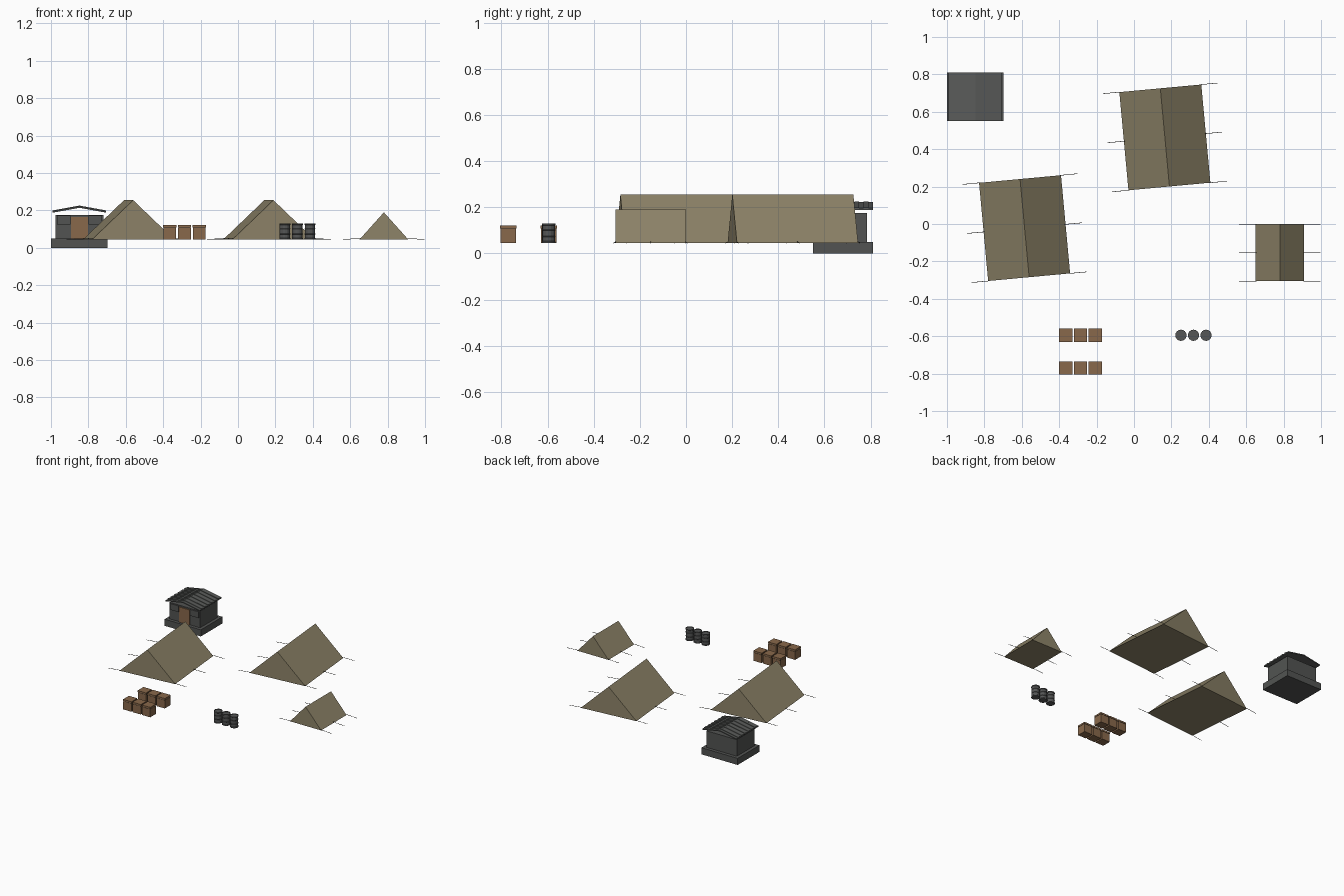
import bpy, bmesh, math
from mathutils import Matrix, Vector

cube = bpy.data.objects.get("Cube")
if cube:
    bpy.data.objects.remove(cube, do_unlink=True)


def material(name, rgb):
    m = bpy.data.materials.new(name)
    m.use_nodes = True
    m.diffuse_color = (*rgb, 1)
    m.node_tree.nodes["Principled BSDF"].inputs["Base Color"].default_value = (*rgb, 1)
    return m


CANVAS = material("olive canvas", (0.27, 0.23, 0.14))
WOOD = material("brown wood", (0.25, 0.14, 0.07))
STONE = material("grey stone", (0.085, 0.088, 0.085))
ROOF = material("roof grey", (0.10, 0.105, 0.10))
STEEL = material("barrel steel", (0.09, 0.092, 0.092))
DARK = material("dark rope", (0.02, 0.02, 0.018))

GROUND = 0.045


def finish(name, bm, mat):
    bmesh.ops.recalc_face_normals(bm, faces=bm.faces)
    mesh = bpy.data.meshes.new(name)
    bm.to_mesh(mesh)
    bm.free()
    mesh.materials.append(mat)
    obj = bpy.data.objects.new(name, mesh)
    bpy.context.collection.objects.link(obj)
    return obj


def add_box(bm, x, y, z):
    """Box from (min, max) pairs on each axis."""
    size = [b - a for a, b in (x, y, z)]
    mid = [(a + b) / 2 for a, b in (x, y, z)]
    mat = Matrix.Translation(mid) @ Matrix.Diagonal((*size, 1))
    bmesh.ops.create_cube(bm, size=1, matrix=mat)


def box(name, x, y, z, mat):
    bm = bmesh.new()
    add_box(bm, x, y, z)
    return finish(name, bm, mat)


def prism(bm, profile, y0, y1):
    """Extrude an x-z profile along y."""
    face = bm.faces.new([bm.verts.new((x, y0, z)) for x, z in profile])
    new = bmesh.ops.extrude_face_region(bm, geom=[face])["geom"]
    verts = [v for v in new if isinstance(v, bmesh.types.BMVert)]
    bmesh.ops.translate(bm, verts=verts, vec=(0, y1 - y0, 0))


# Tents: closed canvas prisms with guy ropes on both sides
def tent(name, cx, cy, width, length, height, angle):
    w, l = width / 2, length / 2
    bm = bmesh.new()
    prism(bm, [(-w, 0), (w, 0), (0, height)], -l, l)
    ropes = bmesh.new()
    for y in (-l, 0, l):
        for side in (-1, 1):
            a, b = Vector((side * (w - 0.005), y, 0.005)), Vector((side * (w + 0.088), y, 0))
            turn = (b - a).to_track_quat('Z', 'Y').to_matrix().to_4x4()
            bmesh.ops.create_cone(ropes, cap_ends=True, segments=5, radius1=0.0015,
                                  radius2=0.0015, depth=(b - a).length,
                                  matrix=Matrix.Translation((a + b) / 2) @ turn)
    for obj in (finish(name, bm, CANVAS), finish(name + "_ropes", ropes, DARK)):
        obj.location = (cx, cy, GROUND)
        obj.rotation_euler.z = math.radians(angle)


tent("large_tent_left", -0.585, -0.022, 0.44, 0.527, 0.21, 5.3)
tent("large_tent_back", 0.165, 0.463, 0.44, 0.527, 0.21, 5.3)
tent("small_tent", 0.78, -0.153, 0.26, 0.305, 0.145, 0)

# Hut: plinth, walls, door and shutters
HX = -0.848
box("hut_plinth", (-1, -0.697), (0.55, 0.81), (0, 0.05), STONE)
box("hut_walls", (HX - 0.128, HX + 0.128), (0.575, 0.785), (0.05, 0.175), STONE)
box("hut_door", (HX - 0.045, HX + 0.045), (0.568, 0.577), (0.05, 0.165), WOOD)
for name, side in (("right", -1), ("left", 1)):
    xs = sorted((HX + side * 0.048, HX + side * 0.12))
    box("hut_shutter_" + name, xs, (0.566, 0.577), (0.125, 0.172), STONE)

# Hut roof: alternating raised strips over a shallow gable
roof = bmesh.new()
STRIPS = 13
for i in range(STRIPS):
    step = 0.26 / STRIPS
    y = 0.55 + i * step
    lift = 0.004 * (i % 2)
    prism(roof, [(HX - 0.143, 0.188), (HX, 0.214), (HX + 0.143, 0.188),
                 (HX + 0.143, 0.196 + lift), (HX, 0.222 + lift),
                 (HX - 0.143, 0.196 + lift)], y, y + step)
finish("hut_roof", roof, ROOF)

# Crates: two rows of three with a slim lid and a dark seam
for row, y in enumerate((-0.595, -0.77)):
    for col in range(3):
        x = -0.365 + col * 0.079
        name = f"crate_{row + 1}_{col + 1}"
        for part, r, z, mat in (("body", 0.034, (GROUND, 0.106), WOOD),
                                ("seam", 0.033, (0.106, 0.109), DARK),
                                ("lid", 0.035, (0.109, 0.121), WOOD)):
            box(f"{name}_{part}", (x - r, x + r), (y - r, y + r), z, mat)

# Barrels: turned drums with rims and two hoops
PROFILE = [(0.030, 0), (0.030, 0.006), (0.028, 0.008), (0.028, 0.027), (0.030, 0.029),
           (0.028, 0.031), (0.028, 0.055), (0.030, 0.057), (0.028, 0.059), (0.028, 0.077),
           (0.030, 0.079), (0.030, 0.085), (0.027, 0.085), (0.027, 0.081)]
SIDES = 16
for i in range(3):
    bm = bmesh.new()
    rings = []
    for r, z in PROFILE:
        rings.append([bm.verts.new((r * math.cos(k * math.tau / SIDES),
                                    r * math.sin(k * math.tau / SIDES), z))
                      for k in range(SIDES)])
    for low, high in zip(rings, rings[1:]):
        for k in range(SIDES):
            n = (k + 1) % SIDES
            bm.faces.new((low[k], low[n], high[n], high[k]))
    bm.faces.new(rings[0])
    bm.faces.new(rings[-1])
    finish(f"barrel_{i + 1}", bm, STEEL).location = (0.251 + i * 0.067, -0.595, GROUND)
